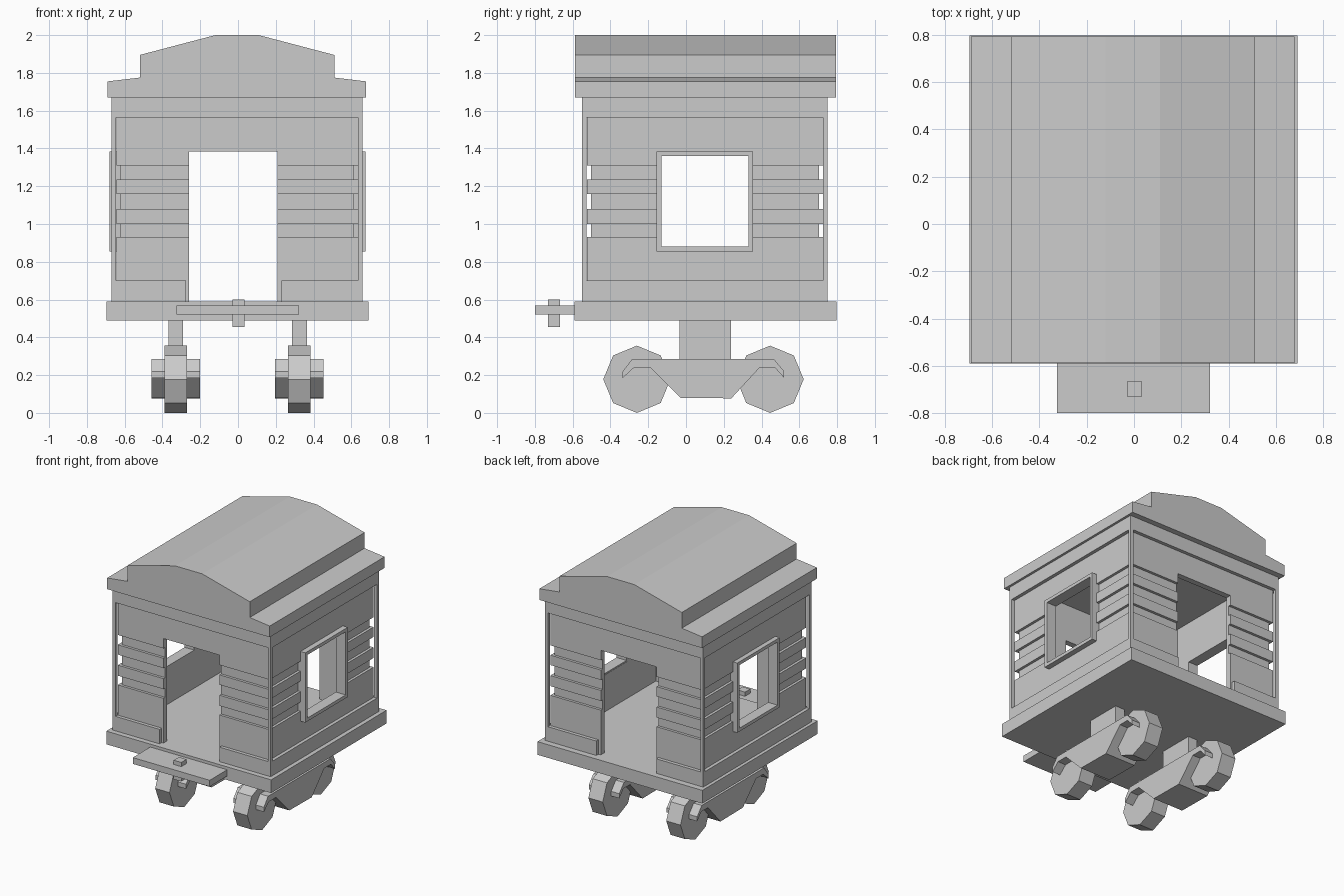
import bpy, bmesh
from math import sin, cos, pi

if "Cube" in bpy.data.objects:
    bpy.data.objects.remove(bpy.data.objects["Cube"])

X0, X1, Y0, Y1 = -0.67, 0.66, -0.55, 0.75   # outer footprint of the cabin


def finish(name, bm):
    bmesh.ops.recalc_face_normals(bm, faces=bm.faces)
    me = bpy.data.meshes.new(name)
    bm.to_mesh(me)
    bm.free()
    ob = bpy.data.objects.new(name, me)
    bpy.context.collection.objects.link(ob)
    return ob


def prism(name, pts, axis, lo, hi):
    """Extrude a closed 2D profile along x (pts are y,z) or y (pts are x,z)."""
    bm = bmesh.new()
    def put(p, d):
        return bm.verts.new((d, p[0], p[1]) if axis == 'x' else (p[0], d, p[1]))
    a = [put(p, lo) for p in pts]
    b = [put(p, hi) for p in pts]
    bm.faces.new(a)
    bm.faces.new(b[::-1])
    for i in range(len(pts)):
        j = (i + 1) % len(pts)
        bm.faces.new((a[i], b[i], b[j], a[j]))
    return finish(name, bm)


def box(name, x0, x1, y0, y1, z0, z1):
    return prism(name, [(y0, z0), (y1, z0), (y1, z1), (y0, z1)], 'x', x0, x1)


def ring(name, profile):
    """Sweep a closed (inset, z) profile around the rectangular footprint."""
    bm = bmesh.new()
    loops = [[bm.verts.new(c) for c in ((X0 + d, Y0 + d, z), (X1 - d, Y0 + d, z),
                                        (X1 - d, Y1 - d, z), (X0 + d, Y1 - d, z))]
             for d, z in profile]
    for k, lo in enumerate(loops):
        up = loops[(k + 1) % len(loops)]
        for i in range(4):
            j = (i + 1) % 4
            bm.faces.new((lo[i], lo[j], up[j], up[i]))
    return finish(name, bm)


def cut(ob, *dims):
    cutter = box("cutter", *dims)
    cutter.hide_render = True
    mod = ob.modifiers.new("opening", 'BOOLEAN')
    mod.operation = 'DIFFERENCE'
    mod.solver = 'EXACT'
    mod.object = cutter
    bpy.context.view_layer.objects.active = ob
    bpy.ops.object.modifier_apply(modifier=mod.name)
    bpy.data.objects.remove(cutter)


# Floor and stepped roof
box("floor", -0.695, 0.692, -0.59, 0.797, 0.49, 0.59)
prism("roof", [(-0.69, 1.67), (0.678, 1.67), (0.678, 1.755), (0.51, 1.775),
               (0.51, 1.895), (0.11, 2.0), (-0.12, 2.0), (-0.52, 1.895),
               (-0.52, 1.775), (-0.69, 1.755)], 'y', -0.587, 0.793)

# Grooved wall shell with doorways and side windows
S, G, T = 0.026, 0.046, 0.07     # panel, groove and inner inset
profile = [(S, 0.59)]
for z0, z1 in ((0.93, 1.0), (1.08, 1.16), (1.235, 1.31)):
    profile += [(S, z0), (G, z0), (G, z1), (S, z1)]
walls = ring("walls", profile + [(S, 1.67), (T, 1.67), (T, 0.59)])
cut(walls, -0.26, 0.21, -1, 1, 0.5, 1.385)
cut(walls, -1, 1, -0.14, 0.34, 0.87, 1.37)

# Outer trim: sill, top rail and corner posts
sill = ring("sill", [(0, 0.59), (0, 0.70), (S + 0.004, 0.70), (S + 0.004, 0.59)])
cut(sill, -0.275, 0.23, -1, 1, 0.5, 0.8)
ring("top_rail", [(0, 1.565), (0, 1.67), (S + 0.004, 1.67), (S + 0.004, 1.565)])
for x in (X0, X1 - 0.024):
    for y in (Y0, Y1 - 0.024):
        box("corner_post", x, x + 0.024, y, y + 0.024, 0.70, 1.565)

# Window frames on both sides
for side, x0, x1 in (("left", -0.68, -0.60), ("right", 0.592, 0.675)):
    frame = box(side + "_window_frame", x0, x1, -0.155, 0.355, 0.855, 1.385)
    cut(frame, -1, 1, -0.13, 0.33, 0.88, 1.36)

# Coupling plate and pin
box("coupler_plate", -0.325, 0.322, -0.80, -0.59, 0.52, 0.568)
box("coupler_pin", -0.03, 0.034, -0.73, -0.667, 0.455, 0.6)

# Running gear: bogie with curled arms, hanger and two octagonal wheels per side
bogie = [(-0.335, 0.185), (-0.335, 0.22), (-0.285, 0.285), (0.465, 0.285),
         (0.52, 0.22), (0.52, 0.185), (0.47, 0.24), (0.39, 0.24),
         (0.24, 0.077), (-0.03, 0.08), (-0.19, 0.24), (-0.275, 0.24)]
for side, c in (("left", -0.33), ("right", 0.325)):
    prism(side + "_bogie", bogie, 'x', c - 0.128, c + 0.128)
    box(side + "_hanger", c - 0.039, c + 0.039, -0.035, 0.237, 0.27, 0.50)
    for end, y in (("front", -0.26), ("rear", 0.445)):
        pts = [(y + 0.178 * sin(k * pi / 4), 0.178 + 0.178 * cos(k * pi / 4)) for k in range(8)]
        prism(f"{side}_{end}_wheel", pts, 'x', c - 0.06, c + 0.06)
